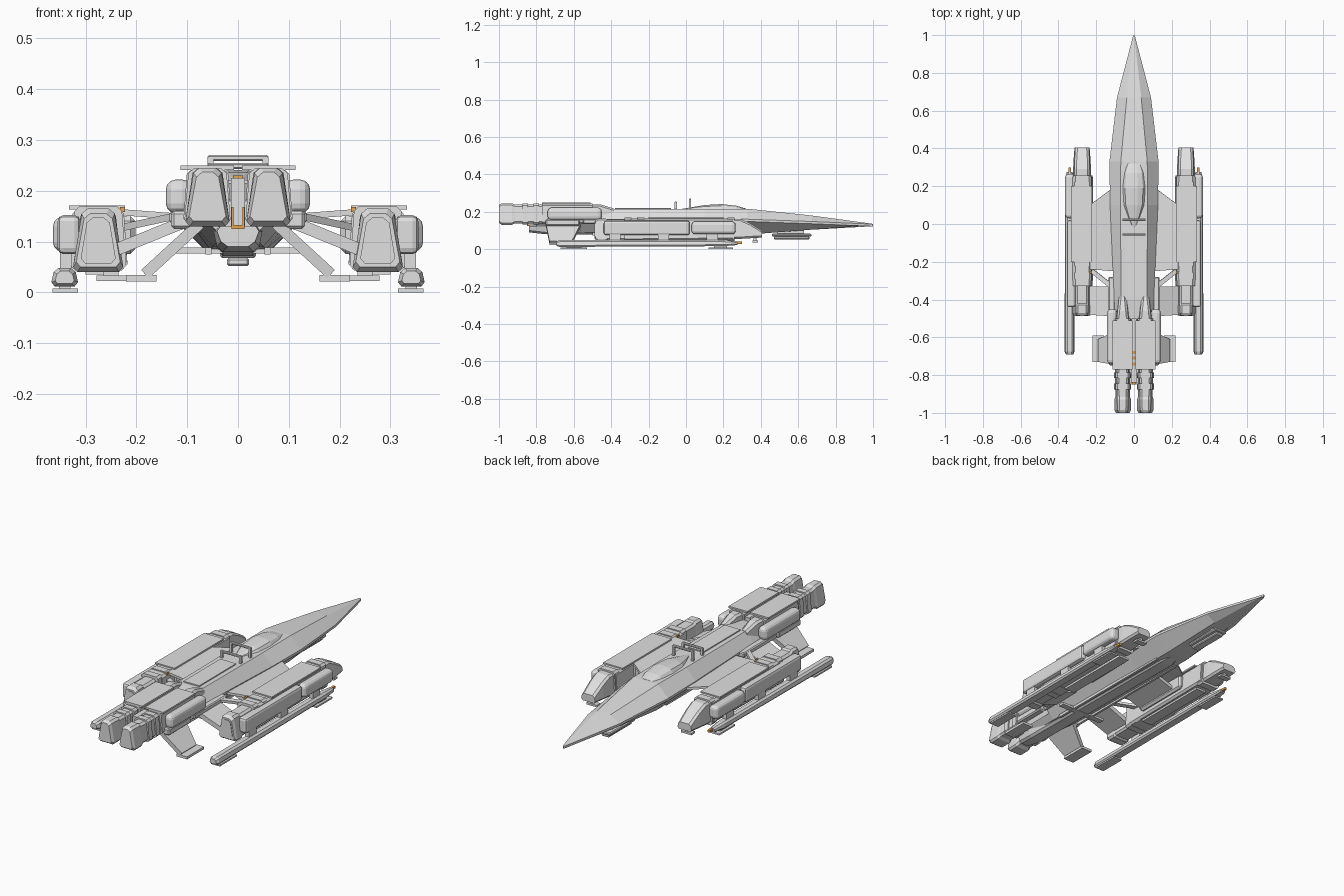
import bpy, bmesh, math
from mathutils import Vector

if "Cube" in bpy.data.objects:
    bpy.data.objects.remove(bpy.data.objects["Cube"])


def material(name, rgb):
    m = bpy.data.materials.new(name)
    m.diffuse_color = (*rgb, 1)
    m.use_nodes = True
    m.node_tree.nodes["Principled BSDF"].inputs["Base Color"].default_value = m.diffuse_color
    return m


GREY = material("hull_grey", (0.75, 0.75, 0.75))
ORANGE = material("signal_orange", (0.8, 0.38, 0.08))


def make(name, verts, faces, mat=GREY, mirror=False, bevel=0, seg=1):
    me = bpy.data.meshes.new(name)
    bm = bmesh.new()
    vs = [bm.verts.new(v) for v in verts]
    for f in faces:
        bm.faces.new([vs[i] for i in f])
    bmesh.ops.recalc_face_normals(bm, faces=bm.faces[:])
    bm.to_mesh(me)
    bm.free()
    me.materials.append(mat)
    ob = bpy.data.objects.new(name, me)
    bpy.context.collection.objects.link(ob)
    if bevel:
        b = ob.modifiers.new("bevel", 'BEVEL')
        b.width, b.segments = bevel, seg
    if mirror:
        m = ob.modifiers.new("mirror", 'MIRROR')
        m.use_mirror_merge = False
    return ob


def loft(name, sections, **kw):
    """Skin over (y, [(x, z), ...]) sections that share one point count."""
    n = len(sections[0][1])
    verts = [(x, y, z) for y, pts in sections for x, z in pts]
    faces = [tuple(range(n)), tuple(range(len(verts) - n, len(verts)))]
    for s in range(len(sections) - 1):
        for i in range(n):
            j = (i + 1) % n
            faces.append((s * n + i, s * n + j, s * n + n + j, s * n + n + i))
    return make(name, verts, faces, **kw)


def box(name, x, y, z, **kw):
    rect = [(x[0], z[0]), (x[1], z[0]), (x[1], z[1]), (x[0], z[1])]
    return loft(name, [(y[0], rect), (y[1], rect)], **kw)


def trap(cx, wb, wt, z0, z1, c=0.01):
    """Chamfered trapezoid: bottom and top half widths, bottom and top heights."""
    k = (wb - wt) * c / (z1 - z0)
    right = [(wb - c, z0), (wb - k, z0 + c), (wt + k, z1 - c), (wt - c, z1)]
    return [(cx + x, z) for x, z in right] + [(cx - x, z) for x, z in reversed(right)]


def panel(name, a, b, ya, yb, t, **kw):
    """Slanted plate from root point a to tip point b in x/z, with its own y range at each end."""
    d = Vector((b[0] - a[0], b[1] - a[1])).normalized()
    nx, nz = -d.y * t / 2, d.x * t / 2
    v = [(p[0] + s * nx, y, p[1] + s * nz)
         for p, ys in ((a, ya), (b, yb)) for y, s in ((ys[0], -1), (ys[1], -1), (ys[1], 1), (ys[0], 1))]
    f = [(0, 1, 2, 3), (4, 5, 6, 7)] + [(i, (i + 1) % 4, (i + 1) % 4 + 4, i + 4) for i in range(4)]
    return make(name, v, f, mirror=True, **kw)


# Long faceted fuselage with needle nose
def hull(wt, zt, wm, zm, wb, zb):
    return [(wb, zb), (wm, zm - .012), (wm, zm), (wt, zt), (-wt, zt), (-wm, zm), (-wm, zm - .012), (-wb, zb)]


loft("fuselage", [
    (-.80, hull(.04, .18, .06, .15, .03, .11)),
    (-.56, hull(.06, .20, .10, .16, .05, .09)),
    (-.40, hull(.068, .215, .105, .16, .055, .085)),
    (.10, hull(.072, .216, .127, .16, .06, .08)),
    (.33, hull(.07, .216, .13, .16, .06, .078)),
    (.67, hull(.038, .180, .09, .148, .042, .104)),
    (.995, hull(.002, .136, .005, .134, .002, .128)),
    (1.0, hull(.001, .133, .002, .1325, .001, .131))])

# Canopy with pointed ends
prof = [(-.02, .008, .002), (.04, .036, .012), (.10, .058, .022), (.19, .064, .027), (.27, .055, .018), (.32, .04, .003)]
loft("canopy", [(y, [(w, .21), (w * .75, .214 + h * .65), (w * .3, .214 + h), (-w * .3, .214 + h),
                     (-w * .75, .214 + h * .65), (-w, .21)]) for y, w, h in prof])

# Roll bars behind the canopy
for y, z in ((-.055, .255), (.022, .27)):
    box("roll_bar", (-.06, .06), (y - .006, y + .006), (z - .012, z), bevel=.003)
    box("roll_bar_post", (.048, .06), (y - .006, y + .006), (.2, z - .004), mirror=True)
box("spine_panel", (-.045, .045), (-.38, -.08), (.21, .221))
box("shoulder_rail", (.10, .135), (-.55, -.28), (.135, .16), mirror=True, bevel=.005)

# Belly keel, runners and nose skid
loft("belly_keel", [(-.84, trap(0, .03, .045, .09, .13)), (-.75, trap(0, .04, .05, .08, .13)),
                    (.25, trap(0, .04, .05, .072, .13)), (.36, trap(0, .02, .035, .085, .13))])
box("belly_runner", (.052, .064), (-.50, .25), (.074, .088), mirror=True)
box("belly_crossbar", (-.13, .13), (-.42, -.39), (.076, .088))
box("nose_skid", (-.022, .022), (.47, .66), (.052, .068), bevel=.004)
box("nose_skid_mount", (-.035, .035), (.46, .67), (.068, .083), bevel=.004)
box("nose_skid_strut", (-.018, .018), (.49, .63), (.08, .12))

# Wings joining the side pods
panel("upper_wing", (.10, .148), (.235, .158), (-.25, .20), (-.24, .10), .012)
panel("lower_wing", (.09, .145), (.245, .082), (-.49, -.33), (-.48, -.33), .024)
panel("forward_wing_brace", (.09, .14), (.235, .09), (-.20, .05), (-.20, .05), .018)
panel("wing_strut", (.10, .155), (.24, .125), (-.36, -.33), (-.25, -.22), .014)

# Side engine pods
PX = .275
loft("pod_body", [(-.30, trap(PX, .058, .05, .045, .165)), (.25, trap(PX, .058, .05, .05, .165))], mirror=True)
loft("pod_intake", [(.25, trap(PX, .048, .04, .055, .162)), (.29, trap(PX, .048, .04, .055, .162)),
                    (.34, trap(PX, .046, .038, .058, .14)), (.405, trap(PX, .042, .034, .062, .10))], mirror=True)
loft("pod_nozzle", [(-.485, trap(PX, .045, .026, .05, .155)), (-.47, trap(PX, .051, .031, .04, .165)),
                    (-.43, trap(PX, .051, .031, .04, .165)), (-.42, trap(PX, .046, .034, .047, .158)),
                    (-.29, trap(PX, .046, .034, .047, .158))], mirror=True)
loft("pod_nozzle_outlet", [(-.488, trap(PX, .036, .021, .057, .147)), (-.47, trap(PX, .036, .021, .057, .147))], mirror=True)
for y in (-.31, -.24, .24):
    loft("pod_band", [(y - .018, trap(PX, .056, .046, .043, .17)), (y + .018, trap(PX, .056, .046, .043, .17))], mirror=True)
box("pod_top_plate", (.222, .333), (-.20, .20), (.163, .171), mirror=True)
box("pod_outer_panel", (.31, .355), (-.44, .02), (.075, .152), mirror=True, bevel=.012, seg=2)
box("pod_outer_fairing", (.31, .364), (.03, .265), (.08, .148), mirror=True, bevel=.018, seg=3)
box("pod_inner_panel", (.202, .24), (-.20, .11), (.075, .15), mirror=True, bevel=.01)
box("pod_belly_plate", (.22, .278), (-.20, .22), (.022, .033), mirror=True)
box("pod_belly_mount", (.235, .265), (-.16, .18), (.03, .055), mirror=True)
box("pod_chin_plate", (.24, .30), (.355, .385), (.035, .045), mirror=True)
box("pod_chin_strut", (.262, .278), (.362, .378), (.04, .075), mirror=True)

# Landing rails under the pods
RX = .341
loft("landing_rail", [(-.692, trap(RX, .02, .014, .017, .042, .006)), (-.675, trap(RX, .028, .02, .012, .048, .008)),
                      (.20, trap(RX, .026, .02, .016, .048, .008)), (.275, trap(RX, .018, .012, .022, .042, .006))], mirror=True)
for a, b in ((-.67, -.53), (.12, .25)):
    box("rail_foot", (.315, .365), (a, b), (0, .008), mirror=True)
    box("rail_foot_mount", (.33, .352), (a + .03, b - .03), (.006, .022), mirror=True)
for y in (-.38, -.12, .14):
    box("rail_strut", (.328, .35), (y - .03, y + .03), (.04, .09), mirror=True)
box("rail_lamp", (.334, .346), (.275, .30), (.028, .040), mat=ORANGE, mirror=True)
box("wing_lamp", (.222, .232), (-.262, -.248), (.158, .168), mat=ORANGE, mirror=True)

# Twin stern engines
EX = .06
loft("stern_body", [(-.77, trap(EX, .048, .04, .135, .243)), (-.50, trap(EX, .048, .04, .135, .243))], mirror=True)
loft("stern_intake", [(-.50, trap(EX, .040, .030, .14, .24)), (-.46, trap(EX, .036, .026, .145, .24)),
                      (-.385, trap(EX, .026, .018, .15, .217))], mirror=True)
loft("stern_nozzle", [(-1.0, trap(EX, .038, .020, .14, .237)), (-.985, trap(EX, .045, .026, .13, .245)),
                      (-.93, trap(EX, .045, .028, .13, .245)), (-.915, trap(EX, .04, .028, .138, .238)),
                      (-.76, trap(EX, .042, .03, .138, .238))], mirror=True)
loft("stern_nozzle_outlet", [(-1.0, trap(EX, .031, .016, .147, .23)), (-.98, trap(EX, .031, .016, .147, .23))], mirror=True)
for y in (-.80, -.86):
    loft("stern_band", [(y - .015, trap(EX, .046, .037, .133, .244)), (y + .015, trap(EX, .046, .037, .133, .244))], mirror=True)
box("stern_top_plate", (.008, .113), (-.77, -.51), (.241, .25), mirror=True)
box("stern_fairing", (.09, .142), (-.74, -.45), (.155, .222), mirror=True, bevel=.02, seg=3)
box("stern_side_block", (.09, .132), (-.75, -.57), (.125, .16), mirror=True, bevel=.006)
box("stern_spine", (-.014, .014), (-.84, -.50), (.12, .225))
for y in (-.68, -.71, -.74):
    box("spine_lamp", (-.01, .01), (y - .008, y + .008), (.222, .23), mat=ORANGE)
box("stern_light_bar", (.009, .013), (-.85, -.838), (.125, .168), mat=ORANGE, mirror=True)
box("stern_light_base", (-.013, .013), (-.85, -.838), (.125, .133), mat=ORANGE)

# Canted lower tail fins with feet
panel("tail_fin", (.075, .135), (.183, .036), (-.75, -.56), (-.73, -.61), .022)
box("tail_fin_foot", (.16, .22), (-.73, -.59), (.021, .034), mirror=True)
